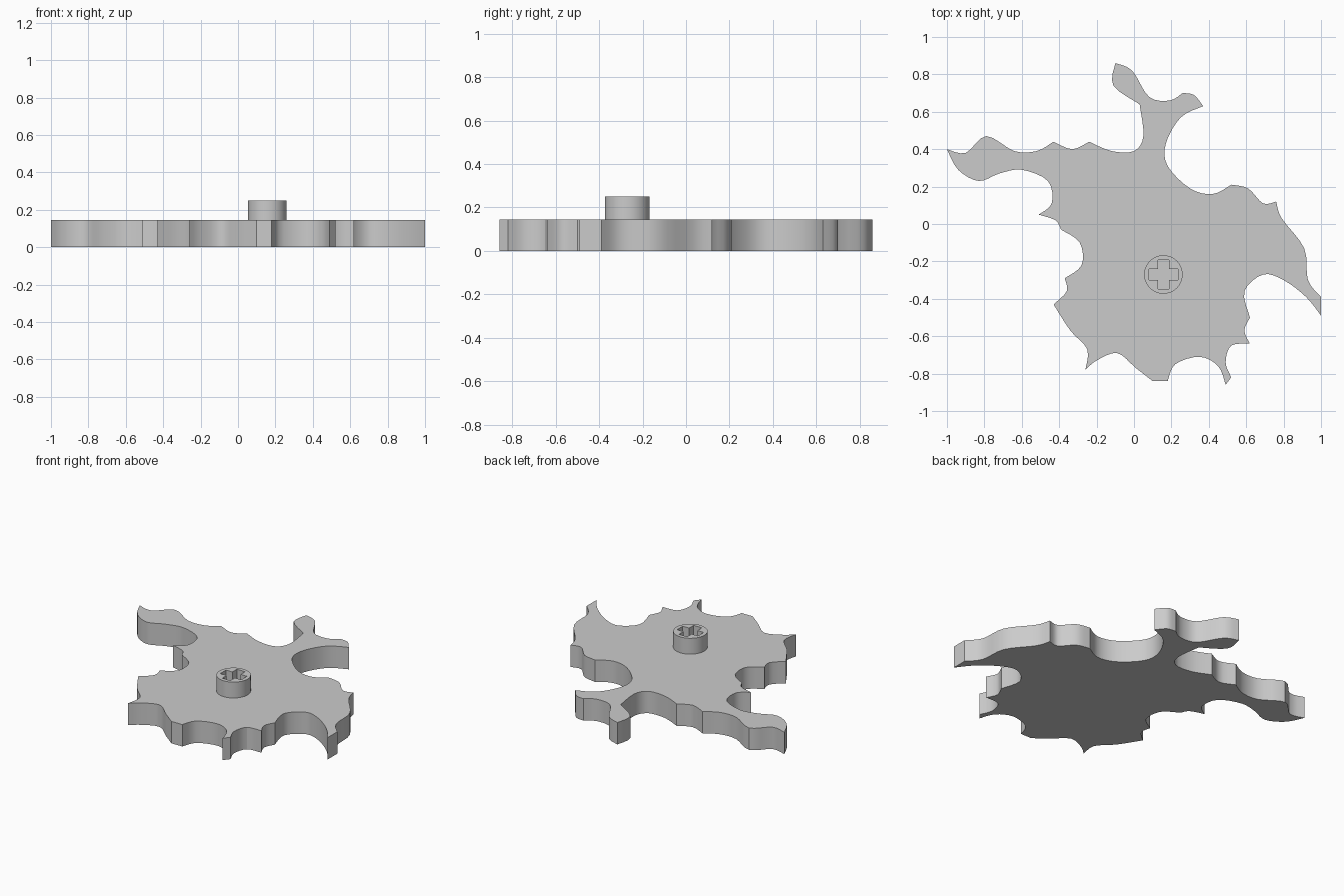
import bpy
import bmesh
from math import sin, cos, tau, radians
from mathutils import Vector

default_cube = bpy.data.objects.get("Cube")
if default_cube:
    bpy.data.objects.remove(default_cube, do_unlink=True)

# Single plain grey for everything
grey = bpy.data.materials.new("light grey")
grey.use_nodes = True
grey.diffuse_color = (0.6, 0.6, 0.6, 1)
grey.node_tree.nodes["Principled BSDF"].inputs["Base Color"].default_value = grey.diffuse_color


def smooth_run(points, steps=4):
    """Catmull-Rom curve through points, without the first one."""
    padded = [points[0]] + points + [points[-1]]
    result = []
    for a, b, c, d in zip(padded, padded[1:], padded[2:], padded[3:]):
        count = steps if len(points) > 2 else 1
        for i in range(1, count + 1):
            t = i / count
            result.append(b + (c - a) * t / 2
                          + (a * 2 - b * 5 + c * 4 - d) * t * t / 2
                          + (b * 3 - a - c * 3 + d) * t ** 3 / 2)
    return result


def prism(name, loops, bottom, top):
    """Extrude closed flat loops upward; inner loops become holes."""
    bm = bmesh.new()
    for loop in loops:
        ring = [bm.verts.new((p[0], p[1], bottom)) for p in loop]
        for a, b in zip(ring, ring[1:] + ring[:1]):
            bm.edges.new((a, b))
    bmesh.ops.triangle_fill(bm, edges=bm.edges[:], use_beauty=True, normal=(0, 0, 1))
    extruded = bmesh.ops.extrude_face_region(bm, geom=bm.faces[:], use_keep_orig=True)
    raised = [v for v in extruded["geom"] if isinstance(v, bmesh.types.BMVert)]
    bmesh.ops.translate(bm, verts=raised, vec=(0, 0, top - bottom))
    bmesh.ops.recalc_face_normals(bm, faces=bm.faces[:])
    mesh = bpy.data.meshes.new(name)
    bm.to_mesh(mesh)
    bm.free()
    mesh.materials.append(grey)
    obj = bpy.data.objects.new(name, mesh)
    bpy.context.collection.objects.link(obj)
    bpy.ops.object.select_all(action="DESELECT")
    obj.select_set(True)
    bpy.context.view_layer.objects.active = obj
    bpy.ops.object.shade_smooth_by_angle(angle=radians(30))
    return obj


# Outline in hundredths: each run curves smoothly and ends at a sharp tip
start = (-100, 40)
runs = [
    # left arm, upper edge
    [(-90, 38), (-79, 47), (-64, 39), (-52, 39), (-43, 44)],
    [(-33, 40), (-24, 44)],
    # forked back arm
    [(-12, 39), (0, 39), (5, 47), (3, 64)],
    [(-11, 74), (-10, 86)],
    [(-1, 82), (8, 68), (19, 66), (26, 70)],
    [(32, 69), (37, 63)],
    # right shoulder and hooked right arm
    [(25, 57), (17, 43), (18, 31), (30, 19), (42, 16), (52, 21)],
    [(61, 19), (69, 11), (76, 12)],
    [(79, 3), (91, -13), (93, -30), (100, -39)],
    [(100, -49)],
    [(92, -39), (80, -30), (69, -27), (59, -36), (62, -50)],
    [(59, -57), (62, -64)],
    # scalloped front edge
    [(52, -65), (49, -74), (52, -82)],
    [(49, -86)],
    [(45, -76), (35, -71), (22, -75), (18, -84)],
    [(10, -84)],
    [(1, -77), (-9, -69), (-20, -73), (-26, -78)],
    # left side, back to the left arm
    [(-25, -67), (-34, -57), (-43, -43)],
    [(-36, -36), (-37, -29)],
    [(-28, -22), (-29, -10), (-39, -3)],
    [(-42, 2), (-51, 5)],
    [(-44, 11), (-46, 23), (-60, 29), (-72, 27), (-83, 23), (-94, 29), start],
]
outline = []
tip = Vector(start) / 100
for run in runs:
    points = [tip] + [Vector(p) / 100 for p in run]
    outline += smooth_run(points)
    tip = points[-1]

plate_top = 0.145
prism("plate", [outline], 0, plate_top)

# Round stud with a cross-shaped socket down to the plate
centre = Vector((0.157, -0.27))
circle = [centre + Vector((cos(tau * i / 48), sin(tau * i / 48))) * 0.103 for i in range(48)]
long, short = 0.077, 0.03
arm = [(long, -short), (long, short), (short, short)]
cross = []
for turn in range(4):
    c, s = round(cos(tau * turn / 4)), round(sin(tau * turn / 4))
    cross += [centre + Vector((x * c - y * s, x * s + y * c)) for x, y in arm]
prism("stud", [circle, cross], plate_top - 0.005, 0.25)
